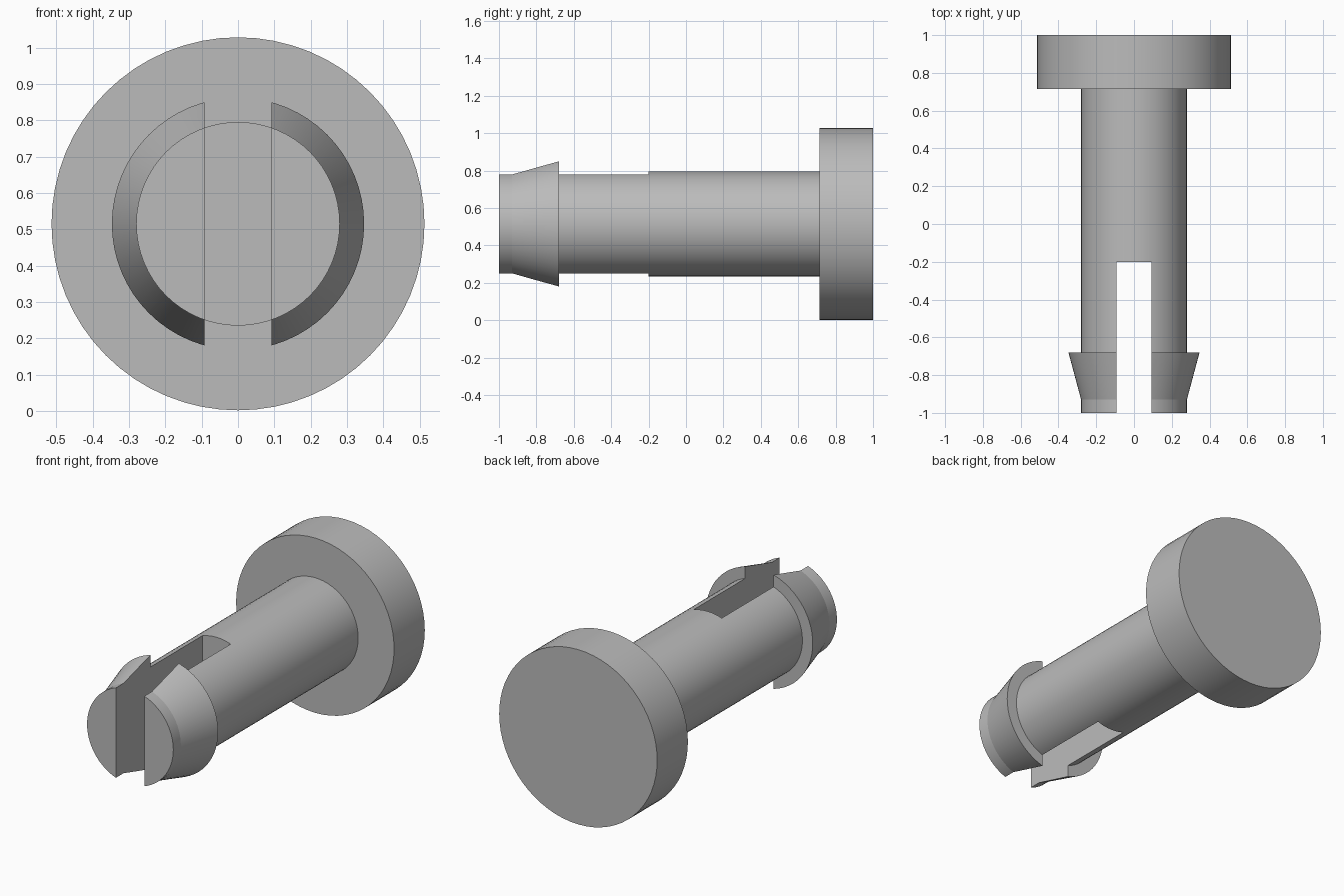
import bpy, bmesh, math
from mathutils import Matrix, Vector

cube = bpy.data.objects.get("Cube")
if cube:
    bpy.data.objects.remove(cube, do_unlink=True)

SEGMENTS = 64
AXIS_Z = 0.515

grey = bpy.data.materials.new("plain grey")
grey.use_nodes = True
colour = (0.5, 0.5, 0.5, 1)
grey.diffuse_color = colour
grey.node_tree.nodes["Principled BSDF"].inputs["Base Color"].default_value = colour


def add_object(name, bm):
    bmesh.ops.recalc_face_normals(bm, faces=bm.faces)
    mesh = bpy.data.meshes.new(name)
    bm.to_mesh(mesh)
    bm.free()
    mesh.materials.append(grey)
    obj = bpy.data.objects.new(name, mesh)
    bpy.context.collection.objects.link(obj)
    return obj


def turned(name, profile):
    """Solid of revolution along y from (y, radius) pairs."""
    bm = bmesh.new()
    rings = []
    for y, r in profile:
        angles = [math.tau * i / SEGMENTS for i in range(SEGMENTS)]
        rings.append([bm.verts.new((r * math.cos(a), y, AXIS_Z + r * math.sin(a)))
                      for a in angles])
    for a, b in zip(rings, rings[1:]):
        for i in range(SEGMENTS):
            j = (i + 1) % SEGMENTS
            bm.faces.new((a[i], a[j], b[j], b[i]))
    bm.faces.new(rings[0])
    bm.faces.new(rings[-1])
    return add_object(name, bm)


# Headed pin: barbed tip, shaft and wide flat head in one turned solid
pin = turned("push_pin", [(-1, 0.28), (-0.93, 0.28), (-0.68, 0.347), (-0.68, 0.28),
                          (0.715, 0.28), (0.715, 0.513), (1, 0.513)])

# Slot that splits the tip into two prongs
bm = bmesh.new()
bmesh.ops.create_cube(bm, size=1, matrix=Matrix.Translation(Vector((0, -0.7, AXIS_Z)))
                      @ Matrix.Diagonal((0.184, 1, 1, 1)))
cutter = add_object("slot_cutter", bm)
cutter.hide_render = True

slot = pin.modifiers.new("slot", "BOOLEAN")
slot.operation = "DIFFERENCE"
slot.solver = "EXACT"
slot.object = cutter
bpy.context.view_layer.objects.active = pin
bpy.ops.object.select_all(action="DESELECT")
pin.select_set(True)
bpy.ops.object.modifier_apply(modifier=slot.name)
bpy.data.objects.remove(cutter, do_unlink=True)

# Smooth round walls, crisp rims
bpy.ops.object.shade_smooth_by_angle(angle=math.radians(12))
